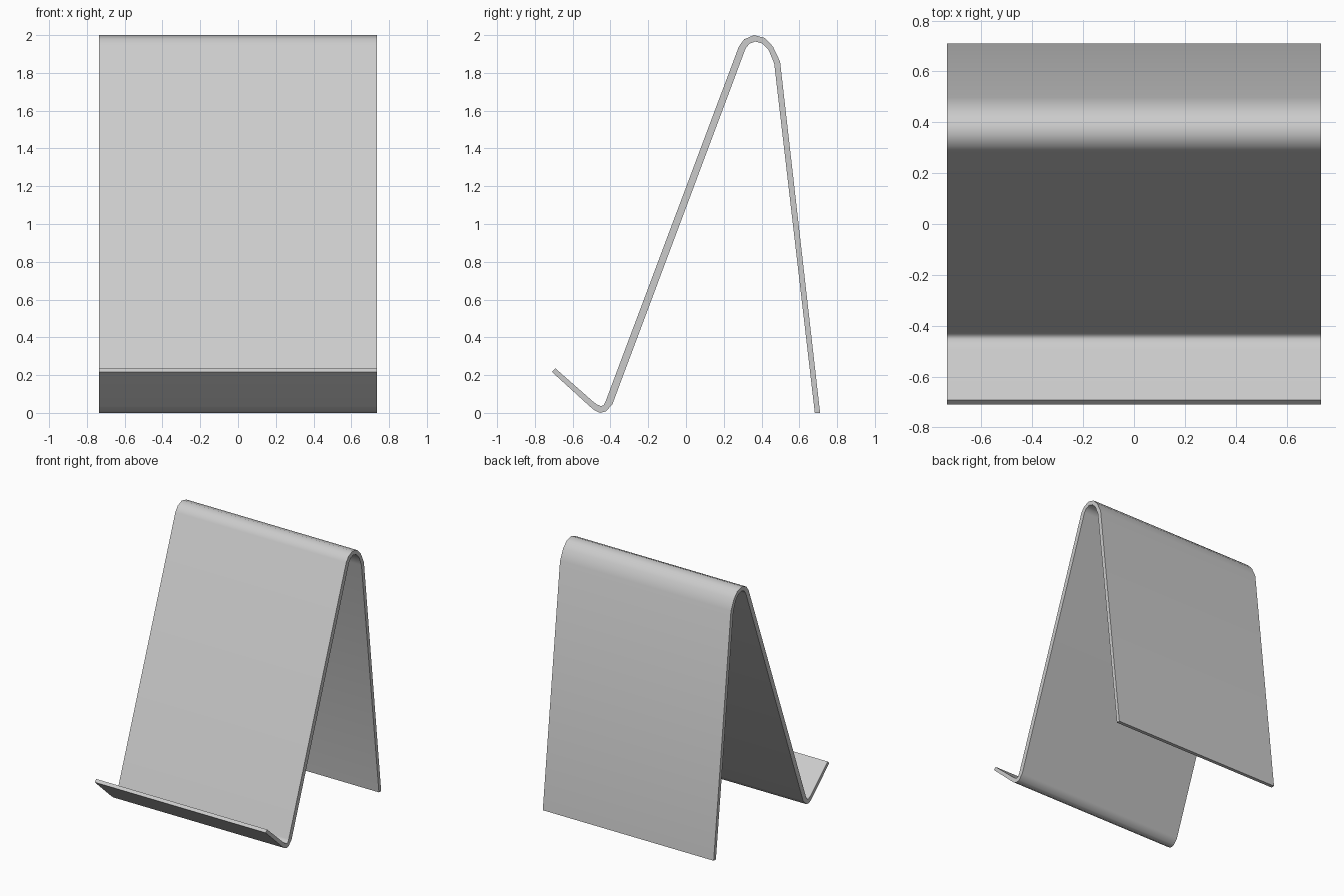
import bpy, bmesh, math

if "Cube" in bpy.data.objects:
    bpy.data.objects.remove(bpy.data.objects["Cube"])

HALF_WIDTH = 0.735

# Bent sheet cross-section: (y, z) of outer/upper side and matching underside
side_a = [(-0.692, 0.236), (-0.492, 0.06), (-0.472, 0.045), (-0.452, 0.036), (-0.437, 0.04), (-0.426, 0.06),
          (0.28, 1.94), (0.308, 1.978), (0.36, 2.0), (0.417, 1.985), (0.46, 1.94), (0.498, 1.86), (0.71, 0.0)]
side_b = [(-0.71, 0.217), (-0.51, 0.035), (-0.485, 0.014), (-0.455, 0.0), (-0.424, 0.008), (-0.39, 0.045),
          (0.315, 1.928), (0.335, 1.954), (0.367, 1.966), (0.405, 1.955), (0.438, 1.92), (0.467, 1.85), (0.682, 0.0)]

# Build the section as quads, then extrude across the width
bm = bmesh.new()
rows = [[bm.verts.new((-HALF_WIDTH, y, z)) for y, z in side] for side in (side_a, side_b)]
faces = []
for i in range(len(side_a) - 1):
    faces.append(bm.faces.new((rows[0][i], rows[0][i + 1], rows[1][i + 1], rows[1][i])))
ext = bmesh.ops.extrude_face_region(bm, geom=faces, use_keep_orig=True)
verts = [g for g in ext["geom"] if isinstance(g, bmesh.types.BMVert)]
bmesh.ops.translate(bm, verts=verts, vec=(2 * HALF_WIDTH, 0, 0))
bmesh.ops.recalc_face_normals(bm, faces=bm.faces)

mesh = bpy.data.meshes.new("bent_sheet_stand")
bm.to_mesh(mesh)
bm.free()
stand = bpy.data.objects.new("bent_sheet_stand", mesh)
bpy.context.collection.objects.link(stand)

# Smooth bends, crisp sheet edges
bpy.context.view_layer.objects.active = stand
stand.select_set(True)
bpy.ops.object.shade_smooth_by_angle(angle=math.radians(50))
